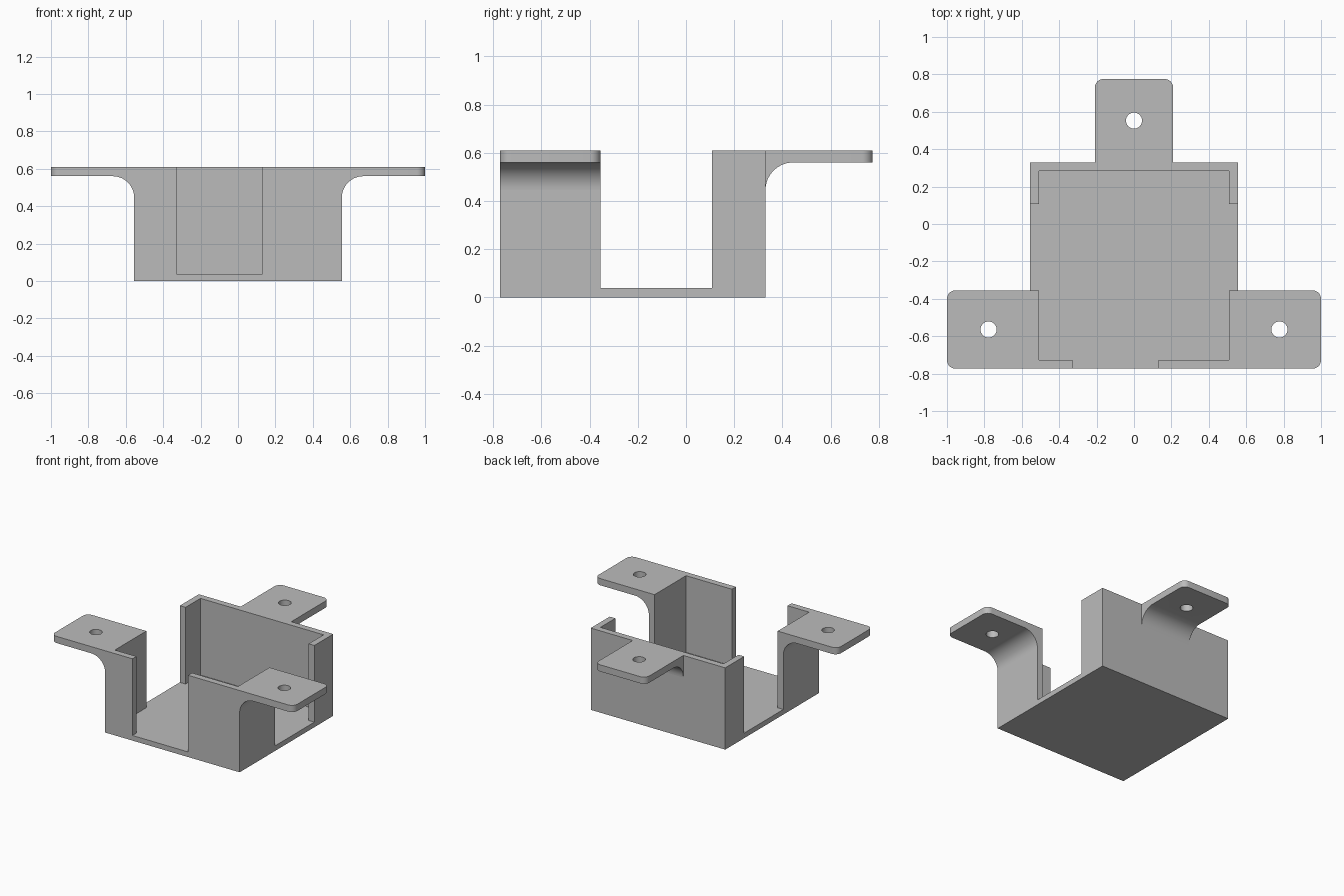
import bpy, bmesh
from math import pi, sin, cos, radians

cube = bpy.data.objects.get("Cube")
if cube:
    bpy.data.objects.remove(cube, do_unlink=True)

# Main dimensions
HALF_X, FRONT, BACK, TOP = 0.555, -0.773, 0.33, 0.61
WALL, FLOOR = 0.047, 0.038
TAB_LEN, TAB_W, TAB_T = 0.445, 0.418, 0.05
FILLET, CORNER, HOLE = 0.115, 0.045, 0.043

grey = bpy.data.materials.new("plain grey")
grey.use_nodes = True
colour = (0.5, 0.5, 0.5, 1)
grey.diffuse_color = colour
grey.node_tree.nodes["Principled BSDF"].inputs["Base Color"].default_value = colour


def to_object(name, bm):
    bmesh.ops.recalc_face_normals(bm, faces=bm.faces)
    mesh = bpy.data.meshes.new(name)
    bm.to_mesh(mesh)
    bm.free()
    mesh.materials.append(grey)
    obj = bpy.data.objects.new(name, mesh)
    bpy.context.collection.objects.link(obj)
    return obj


def box(name, xs, ys, zs):
    bm = bmesh.new()
    bmesh.ops.create_cube(bm, size=1)
    for v in bm.verts:
        v.co = [r[0] if c < 0 else r[1] for c, r in zip(v.co, (xs, ys, zs))]
    return to_object(name, bm)


def select_only(obj):
    bpy.ops.object.select_all(action='DESELECT')
    obj.select_set(True)
    bpy.context.view_layer.objects.active = obj


def cut(obj, cutter):
    cutter.hide_render = True
    select_only(obj)
    mod = obj.modifiers.new("cut", 'BOOLEAN')
    mod.operation, mod.solver, mod.object = 'DIFFERENCE', 'EXACT', cutter
    bpy.ops.object.modifier_apply(modifier=mod.name)
    bpy.data.objects.remove(cutter, do_unlink=True)


# Open tray with a front slot and a gap through both side walls
tray = box("tray", (-HALF_X, HALF_X), (FRONT, BACK), (0, TOP))
inner_x = HALF_X - WALL
cut(tray, box("cavity", (-inner_x, inner_x), (FRONT + WALL, BACK - WALL), (FLOOR, 1)))
cut(tray, box("front_slot", (-0.33, 0.13), (-1, -0.6), (FLOOR, 1)))
cut(tray, box("side_gap", (-1, 1), (-0.355, 0.107), (FLOOR, 1)))


# Mounting tab with a curved underside, rounded outer corners and a screw hole
def mounting_tab(name, location, angle):
    under = TOP - TAB_T
    profile = [(0, TOP), (TAB_LEN, TOP), (TAB_LEN, under)]
    steps = 16
    for i in range(steps + 1):
        a = pi / 2 + pi / 2 * i / steps
        profile.append((FILLET + FILLET * cos(a), under - FILLET + FILLET * sin(a)))
    bm = bmesh.new()
    face = bm.faces.new([bm.verts.new((x, -TAB_W / 2, z)) for x, z in profile])
    side = bmesh.ops.extrude_face_region(bm, geom=[face])["geom"]
    bmesh.ops.translate(bm, vec=(0, TAB_W, 0),
                        verts=[g for g in side if isinstance(g, bmesh.types.BMVert)])
    corners = [e for e in bm.edges
               if all(v.co.x > TAB_LEN - 0.001 for v in e.verts)
               and abs(e.verts[0].co.z - e.verts[1].co.z) > 0.01]
    bmesh.ops.bevel(bm, geom=corners, offset=CORNER, segments=8, profile=0.5,
                    affect='EDGES')
    tab = to_object(name, bm)

    drill = bmesh.new()
    bmesh.ops.create_cone(drill, cap_ends=True, segments=32, radius1=HOLE,
                          radius2=HOLE, depth=0.3)
    bmesh.ops.translate(drill, vec=(TAB_LEN / 2, 0, TOP), verts=drill.verts)
    cut(tab, to_object("screw_hole", drill))
    tab.location = location
    tab.rotation_euler.z = angle
    select_only(tab)
    bpy.ops.object.shade_smooth_by_angle(angle=radians(30))


side_y = FRONT + TAB_W / 2
mounting_tab("left_tab", (HALF_X, side_y, 0), 0)
mounting_tab("right_tab", (-HALF_X, side_y, 0), pi)
mounting_tab("back_tab", (0, BACK, 0), pi / 2)
